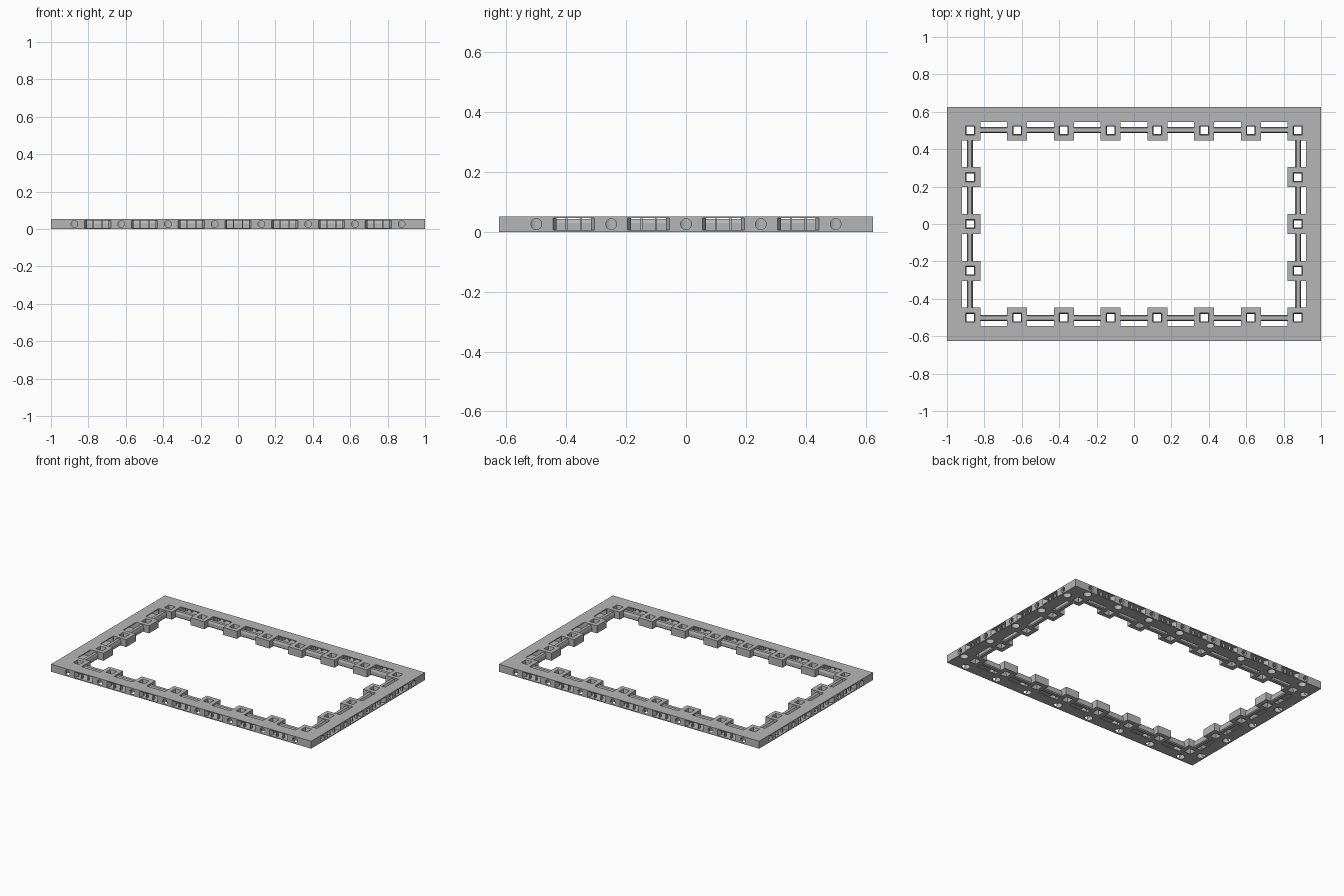
import bpy, bmesh, math
from mathutils import Matrix

cube = bpy.data.objects.get("Cube")
if cube:
    bpy.data.objects.remove(cube)

CELL = 0.25
HEIGHT = 0.052

grey = bpy.data.materials.new("plain grey")
grey.use_nodes = True
grey.diffuse_color = (0.47, 0.47, 0.47, 1)
grey.node_tree.nodes["Principled BSDF"].inputs["Base Color"].default_value = grey.diffuse_color


def loft(bm, rings, matrix=Matrix()):
    """Closed solid through a stack of matching point rings."""
    loops = [[bm.verts.new(matrix @ Matrix.Translation(p).to_translation()) for p in ring]
             for ring in rings]
    faces = [bm.faces.new(loops[0]), bm.faces.new(loops[-1])]
    n = len(loops[0])
    for low, high in zip(loops, loops[1:]):
        for i in range(n):
            j = (i + 1) % n
            faces.append(bm.faces.new((low[i], low[j], high[j], high[i])))
    bmesh.ops.recalc_face_normals(bm, faces=faces)


def prism(bm, outline, z0, z1, matrix=Matrix()):
    loft(bm, [[(x, y, z) for x, y in outline] for z in (z0, z1)], matrix)


def rect(x0, x1, y0, y1):
    return [(x0, y0), (x1, y0), (x1, y1), (x0, y1)]


def circle(radius, sides=24):
    return [(radius * math.cos(math.tau * i / sides), radius * math.sin(math.tau * i / sides))
            for i in range(sides)]


def finish(name, bm):
    mesh = bpy.data.meshes.new(name)
    bm.to_mesh(mesh)
    bm.free()
    mesh.materials.append(grey)
    obj = bpy.data.objects.new(name, mesh)
    bpy.context.collection.objects.link(obj)
    return obj


# Four edges: local x runs along the edge, local y runs inward from its outer face
ports, cells = [], []
for k in range(4):
    count, half = ((8, 0.625), (5, 1.0))[k % 2]
    edge = Matrix.Rotation(k * math.pi / 2, 4, "Z") @ Matrix.Translation((0, -half, 0))
    ports += [edge @ Matrix.Translation(((i - count / 2) * CELL, 0, 0)) for i in range(1, count)]
    for i in range(count):
        corner_repeat = k % 2 == 1 and i in (0, count - 1)
        place = edge @ Matrix.Translation(((i + 0.5 - count / 2) * CELL, 0, 0))
        cells.append((place, corner_repeat))

# Solid slab for the frame
bm = bmesh.new()
prism(bm, rect(-1, 1, -0.625, 0.625), 0, HEIGHT)
frame = finish("frame", bm)

# Cutters, grouped so that solids in one group never overlap
opening, gaps, clips, pegs, side_holes, wells = [bmesh.new() for _ in range(6)]
prism(opening, rect(-0.822, 0.822, -0.447, 0.447), -0.1, 0.1)

half_port = [(0.07, -0.01), (0.07, 0), (0.058, 0.022), (0.058, 0.032), (0.068, 0.032), (0.068, 0.09)]
port_outline = half_port + [(-x, y) for x, y in reversed(half_port)]
for m in ports:
    prism(gaps, rect(-0.0715, 0.0715, 0.08, 0.19), -0.1, 0.1, m)
    prism(clips, port_outline, 0.006, 0.046, m)

for m, corner_repeat in cells:
    # Round side hole leading into a well that opens underneath
    bore = m @ Matrix.Translation((0, 0, 0.026)) @ Matrix.Rotation(-math.pi / 2, 4, "X")
    prism(side_holes, circle(0.018), -0.01, 0.034, bore)
    prism(wells, circle(0.026), -0.01, 0.044, m @ Matrix.Translation((0, 0.035, 0)))
    # Square peg hole with a narrower waist
    if not corner_repeat:
        centre = m @ Matrix.Translation((0, 0.125, 0))
        rings = []
        for s, z in ((0.026, -0.005), (0.02, 0.02), (0.02, 0.032), (0.026, 0.057)):
            rings.append([(x, y, z) for x, y in rect(-s, s, -s, s)])
        loft(pegs, rings, centre)

# Carve the frame
bpy.context.view_layer.objects.active = frame
frame.select_set(True)
for bm in (opening, gaps, clips, pegs, side_holes, wells):
    cutter = finish("cutter", bm)
    cutter.hide_render = True
    mod = frame.modifiers.new("cut", "BOOLEAN")
    mod.operation = "DIFFERENCE"
    mod.solver = "EXACT"
    mod.object = cutter
    bpy.ops.object.modifier_apply(modifier=mod.name)
    bpy.data.objects.remove(cutter)
bpy.ops.object.shade_smooth_by_angle(angle=math.radians(25))

# Bevelled rails joining neighbouring blocks across the gaps
bm = bmesh.new()
rail = [(0.106, 0.006), (0.112, 0), (0.132, 0), (0.138, 0.006),
        (0.138, 0.03), (0.132, 0.044), (0.112, 0.044), (0.106, 0.03)]
for m in ports:
    loft(bm, [[(x, y, z) for y, z in rail] for x in (-0.075, 0.075)], m)
finish("inner_rails", bm)

# Slim upright supports inside each clip port
bm = bmesh.new()
for m in ports:
    for x in (-0.024, 0.024):
        prism(bm, rect(x - 0.003, x + 0.003, 0.012, 0.03), 0.004, 0.048, m)
finish("port_supports", bm)
